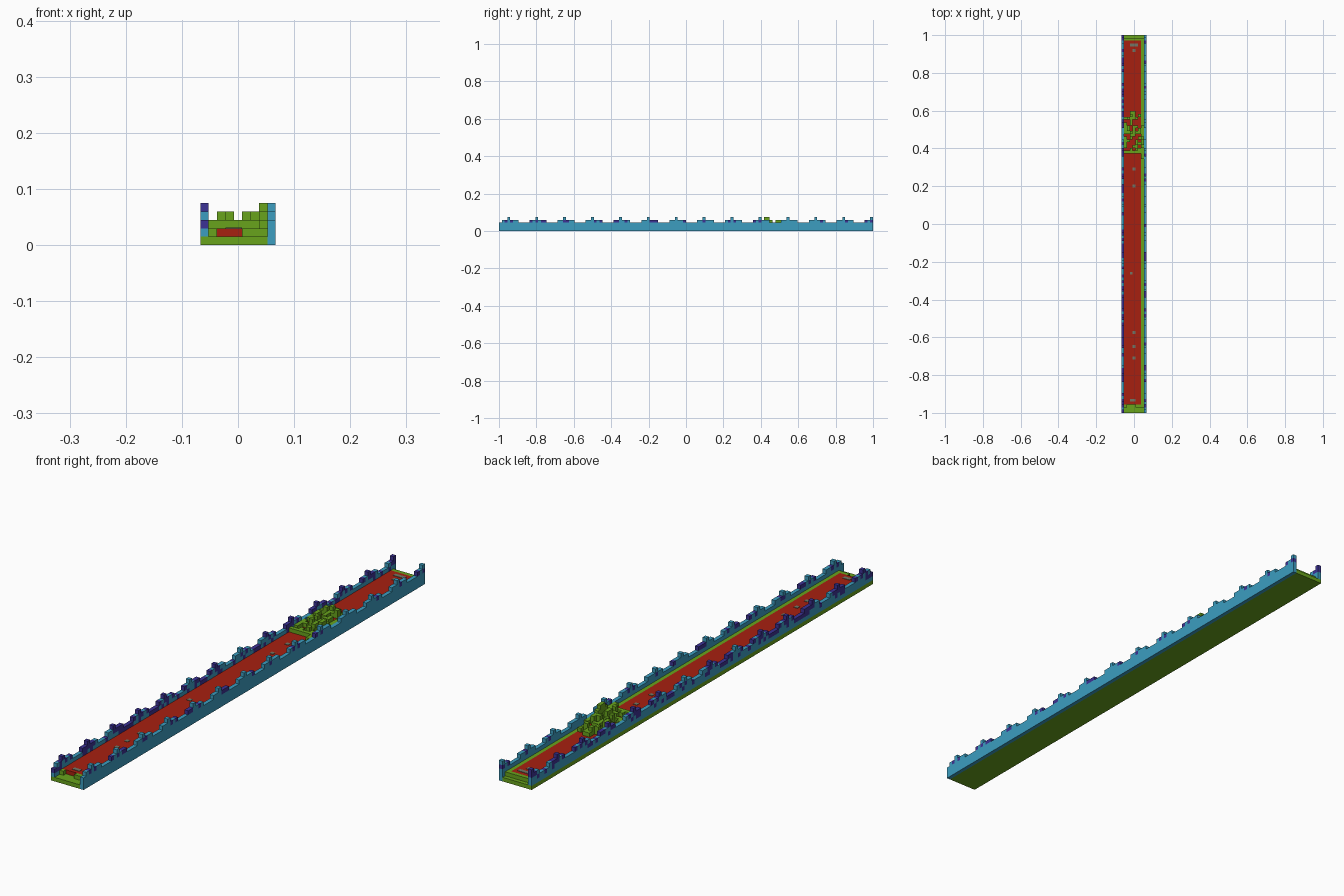
import bpy, bmesh, random
from mathutils import Matrix, Vector

cube = bpy.data.objects.get("Cube")
if cube:
    bpy.data.objects.remove(cube)

random.seed(7)
LENGTH, WIDTH = 134, 9          # size in blocks
V = 2 / LENGTH                  # edge of one block


def material(name, r, g, b):
    m = bpy.data.materials.new(name)
    m.use_nodes = True
    m.diffuse_color = (r, g, b, 1)
    m.node_tree.nodes["Principled BSDF"].inputs["Base Color"].default_value = (r, g, b, 1)
    return m


MATS = [material("green", 0.14, 0.37, 0.012),
        material("red", 0.39, 0.014, 0.005),
        material("blue", 0.045, 0.34, 0.53),
        material("purple", 0.046, 0.032, 0.30),
        material("grey", 0.17, 0.18, 0.13)]
GREEN, RED, BLUE, PURPLE, GREY = range(5)


def blocks(name, boxes):
    """One object from boxes (x, y, z, width, depth, height, colour) in blocks."""
    bm = bmesh.new()
    for x, y, z, w, d, h, colour in boxes:
        centre = Vector((x + w / 2 - WIDTH / 2, y + d / 2 - LENGTH / 2, z + h / 2)) * V
        mat = Matrix.Translation(centre) @ Matrix.Diagonal((w * V, d * V, h * V, 1))
        verts = bmesh.ops.create_cube(bm, size=1, matrix=mat)["verts"]
        for f in {f for v in verts for f in v.link_faces}:
            f.material_index = colour
    me = bpy.data.meshes.new(name)
    bm.to_mesh(me)
    bm.free()
    for m in MATS:
        me.materials.append(m)
    ob = bpy.data.objects.new(name, me)
    bpy.context.collection.objects.link(ob)


# Base slab and the raised floor with its edge strip
blocks("base", [(0, 0, 0, 8, LENGTH, 1, GREEN)])
blocks("carpet", [(1, 3, 1, 6, LENGTH - 5, 1, RED)])
blocks("edge_strip", [(7, 2, 1, 1, LENGTH - 4, 1, GREEN)])
blocks("end_ledges", [(1, 2, 1, 1, 1, 1, GREEN), (5, 2, 1, 2, 1, 1, GREEN),
                      (1, LENGTH - 2, 1, 7, 1, 1, GREEN)])

# Grey worn patches on the carpet
patches = [(4, y) for y in (4, 19, 23, 28, 80, 86, 128, 130)] + [(3, 49), (3, 130), (5, 130), (3, 4)]
blocks("worn_patches", [(x, y, 2, 1, 1, 0.1, GREY) for x, y in patches])


def merlon_height(y):
    """Stepped crest that repeats every ten blocks."""
    step = (y + 7) % 10
    return 2 if step == 0 else 1 if step in (1, 2, 3, 8, 9) else 0


# Right-hand wall: solid blue with a stepped crest
right = [(8, 0, 0, 1, LENGTH, 3, BLUE)]
for y in range(LENGTH):
    for k in range(merlon_height(y)):
        colour = PURPLE if k == 0 and random.random() < 0.3 else BLUE
        right.append((8, y, 3 + k, 1, 1, 1, colour))
blocks("left_wall", right)

# Opposite wall: more broken, with many purple blocks
broken = [(0, 0, 1, 1, LENGTH, 1, BLUE)]
for y in range(LENGTH):
    broken.append((0, y, 2, 1, 1, 1, PURPLE if random.random() < 0.35 else BLUE))
    for k in range(merlon_height(y)):
        broken.append((0, y, 3 + k, 1, 1, 1, PURPLE if random.random() < 0.6 else BLUE))
blocks("right_wall", broken)

# Heap of green rubble across the floor
heap = [(1, 92, 2, 7, 1, 1, GREEN), (7, 90, 2, 1, 12, 1, GREEN), (7, 94, 3, 1, 4, 1, GREEN),
        (7, 95, 4, 1, 2, 1, GREEN), (3, 105, 2, 2, 2, 1, GREEN)]
for y in range(93, 106):
    for x in range(1, 7):
        chance = 0.6 if 96 <= y <= 102 and x < 5 else 0.35
        if random.random() < chance:
            tall = 2 if x in (2, 3, 5, 6) and random.random() < 0.4 else 1
            heap.append((x, y, 2, 1, 1, tall, GREEN))
blocks("rubble", heap)
